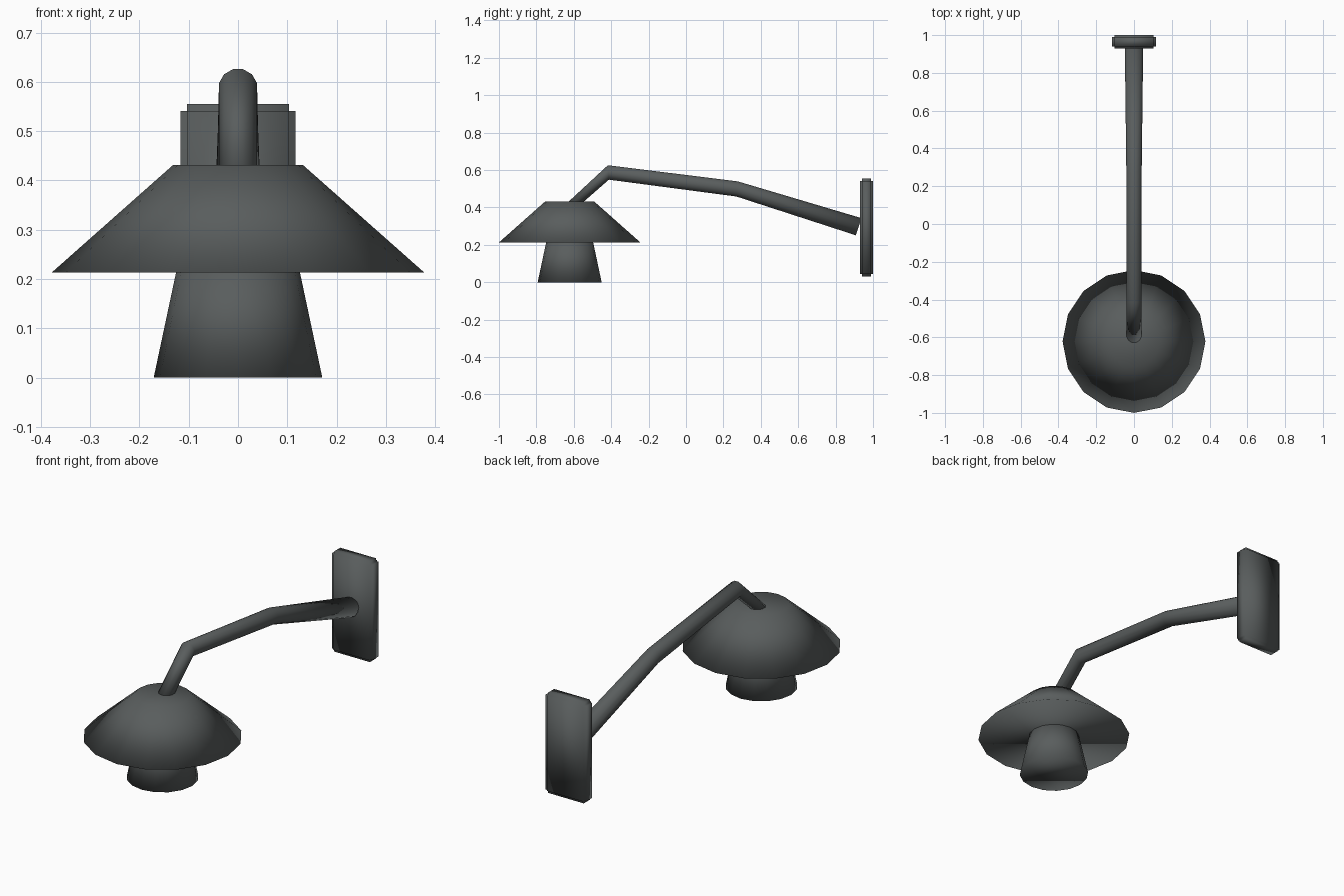
import bpy, bmesh, math
from mathutils import Vector, Matrix

cube = bpy.data.objects.get("Cube")
if cube:
    bpy.data.objects.remove(cube, do_unlink=True)

COLOR = (0.1, 0.11, 0.11, 1.0)
metal = bpy.data.materials.new("dark_grey_metal")
metal.use_nodes = True
metal.diffuse_color = COLOR
metal.node_tree.nodes["Principled BSDF"].inputs["Base Color"].default_value = COLOR

LAMP_Y = -0.622


def finish(name, bm):
    """Turn a bmesh into a smooth-shaded object."""
    bmesh.ops.recalc_face_normals(bm, faces=bm.faces)
    for face in bm.faces:
        face.smooth = True
    mesh = bpy.data.meshes.new(name)
    bm.to_mesh(mesh)
    bm.free()
    mesh.materials.append(metal)
    obj = bpy.data.objects.new(name, mesh)
    bpy.context.collection.objects.link(obj)
    return obj


def frustum(name, r_bottom, r_top, z_bottom, z_top):
    """Closed sixteen-sided cone under the arm."""
    bm = bmesh.new()
    place = Matrix.Translation((0, LAMP_Y, (z_bottom + z_top) / 2))
    bmesh.ops.create_cone(bm, cap_ends=True, segments=16, radius1=r_bottom,
                          radius2=r_top, depth=z_top - z_bottom, matrix=place)
    # put corners exactly on the x and y axes
    first = max(bm.verts, key=lambda v: v.co.x).co
    angle = math.atan2(first.y - LAMP_Y, first.x)
    bmesh.ops.rotate(bm, verts=bm.verts, cent=(0, LAMP_Y, 0),
                     matrix=Matrix.Rotation(-angle, 3, 'Z'))
    return finish(name, bm)


def tube(name, rings, sides=12):
    """Bent tube; each ring is (y, z, radius, tilt of its direction from +y)."""
    bm = bmesh.new()
    loops = []
    for y, z, radius, tilt in rings:
        up = Vector((0, -math.sin(tilt), math.cos(tilt)))
        loop = []
        for i in range(sides):
            a = (i + 0.5) * math.tau / sides
            offset = Vector((math.sin(a), 0, 0)) + up * math.cos(a)
            loop.append(bm.verts.new(Vector((0, y, z)) + offset * radius))
        loops.append(loop)
    for a, b in zip(loops, loops[1:]):
        for i in range(sides):
            j = (i + 1) % sides
            bm.faces.new((a[i], a[j], b[j], b[i]))
    bm.faces.new(loops[0])
    bm.faces.new(loops[-1])
    return finish(name, bm)


def stepped_plate(name, center, size, steps):
    """Box whose six faces are each pushed out, leaving notched edges."""
    bm = bmesh.new()
    bmesh.ops.create_cube(bm, size=1, matrix=Matrix.Translation(center)
                          @ Matrix.Diagonal((*size, 1)))
    for face in list(bm.faces):
        normal = face.normal.copy()
        push = Vector([n * s for n, s in zip(normal, steps)])
        result = bmesh.ops.extrude_face_region(bm, geom=[face])
        moved = [g for g in result["geom"] if isinstance(g, bmesh.types.BMVert)]
        bmesh.ops.translate(bm, verts=moved, vec=push)
        if face.is_valid:
            bmesh.ops.delete(bm, geom=[face], context='FACES_ONLY')
    return finish(name, bm)


# Lamp head
frustum("shade", 0.378, 0.132, 0.213, 0.431)
frustum("light_cover", 0.171, 0.121, 0.0, 0.235)

# Arm from the shade to the wall
tube("arm", [
    (-0.605, 0.415, 0.04, math.radians(88)),
    (-0.415, 0.587, 0.04, math.radians(4)),
    (0.273, 0.499, 0.042, math.radians(-5)),
    (0.923, 0.297, 0.05, math.radians(-18)),
])

# Wall mount
stepped_plate("wall_plate", (0, 0.965, 0.293), (0.206, 0.05, 0.495),
              (0.014, 0.01, 0.014))
